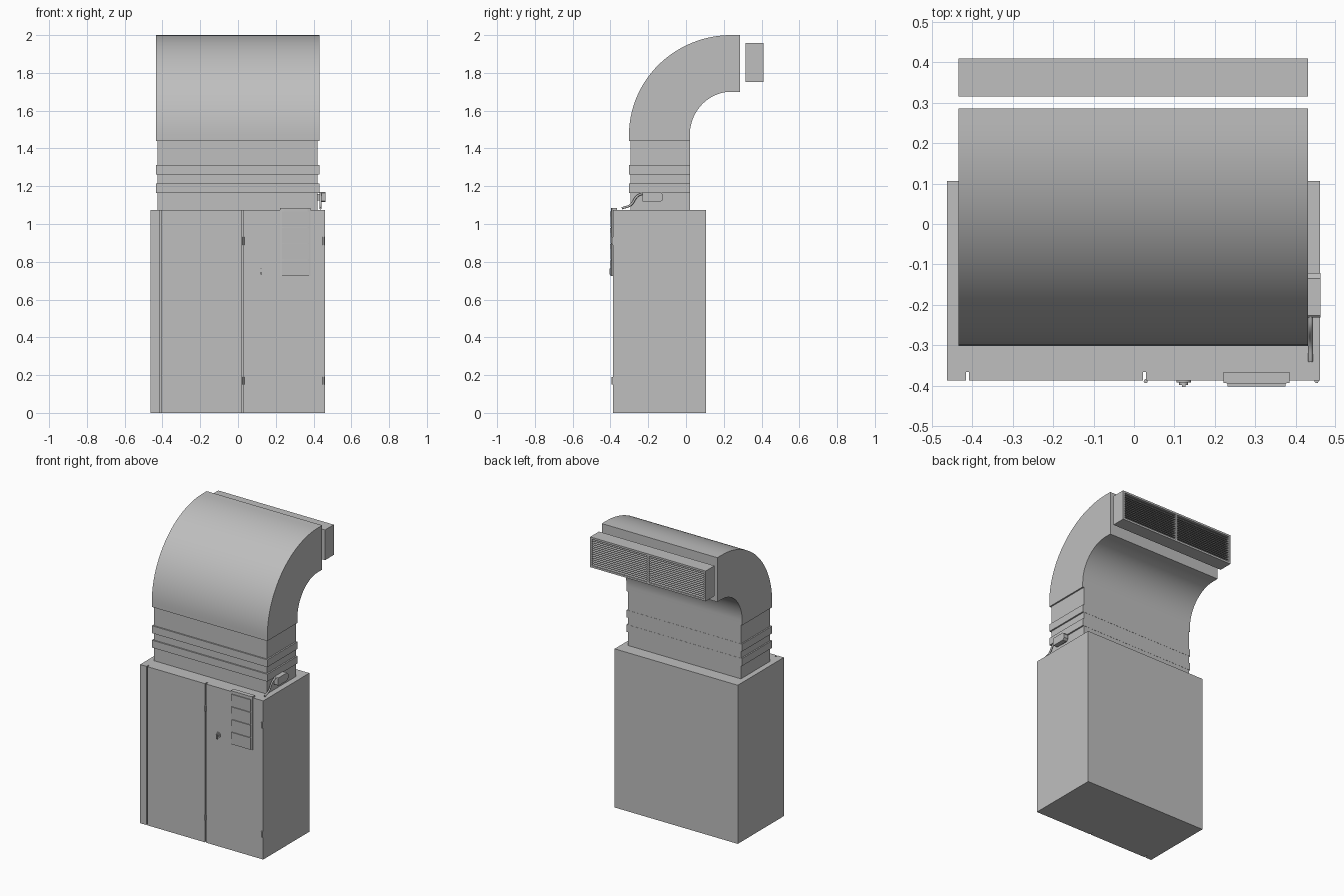
import bpy, bmesh, math
from mathutils import Vector

cube = bpy.data.objects.get("Cube")
if cube:
    bpy.data.objects.remove(cube)

grey = bpy.data.materials.new("painted_grey_metal")
grey.use_nodes = True
colour = (0.52, 0.52, 0.52, 1)
grey.diffuse_color = colour
grey.node_tree.nodes["Principled BSDF"].inputs["Base Color"].default_value = colour


def finish(bm, name, smooth=False):
    bmesh.ops.recalc_face_normals(bm, faces=bm.faces)
    mesh = bpy.data.meshes.new(name)
    bm.to_mesh(mesh)
    bm.free()
    mesh.materials.append(grey)
    obj = bpy.data.objects.new(name, mesh)
    bpy.context.collection.objects.link(obj)
    if smooth:
        bpy.ops.object.select_all(action='DESELECT')
        obj.select_set(True)
        bpy.context.view_layer.objects.active = obj
        bpy.ops.object.shade_smooth_by_angle(angle=math.radians(35))
    return obj


def prism(name, profile, lo, hi, axis, smooth=False):
    """Extrude a 2D profile: axis z uses (x, y) points, axis x uses (y, z)."""
    bm = bmesh.new()
    if axis == 'z':
        verts = [bm.verts.new((a, b, lo)) for a, b in profile]
        move = Vector((0, 0, hi - lo))
    else:
        verts = [bm.verts.new((lo, a, b)) for a, b in profile]
        move = Vector((hi - lo, 0, 0))
    face = bm.faces.new(verts)
    out = bmesh.ops.extrude_face_region(bm, geom=[face])
    bmesh.ops.translate(bm, vec=move,
                        verts=[v for v in out["geom"] if isinstance(v, bmesh.types.BMVert)])
    # the starting face stays as the near cap
    if not face.is_valid or len(bm.faces) < len(profile) + 2:
        bm.faces.new(verts)
    return finish(bm, name, smooth)


def block(name, x0, x1, y0, y1, z0, z1):
    return prism(name, [(x0, y0), (x1, y0), (x1, y1), (x0, y1)], z0, z1, 'z')


def rod(name, centre, radius, length, axis):
    bm = bmesh.new()
    bmesh.ops.create_cone(bm, cap_ends=True, segments=16, radius1=radius,
                          radius2=radius, depth=length)
    obj = finish(bm, name, True)
    obj.location = centre
    if axis == 'y':
        obj.rotation_euler.x = math.pi / 2
    return obj


# Cabinet with two full-height door gaps in its front
FRONT, BACK, TOP = -0.387, 0.107, 1.075
outline = [(-0.463, BACK), (-0.463, FRONT)]
for gap in (-0.412, 0.026):
    outline += [(gap - 0.004, FRONT), (gap - 0.004, -0.366),
                (gap + 0.004, -0.366), (gap + 0.004, FRONT)]
outline += [(0.46, FRONT), (0.46, BACK)]
prism("cabinet", outline, 0, TOP, 'z')

# Door hinges
for x in (0.029, 0.452):
    for z in (0.17, 0.91):
        rod("door_hinge", (x, -0.389, z), 0.005, 0.04, 'z')

# Door latch
rod("latch_plate", (0.123, -0.389, 0.755), 0.018, 0.006, 'y')
rod("latch_collar", (0.123, -0.394, 0.755), 0.011, 0.008, 'y')
block("latch_key", 0.119, 0.127, -0.404, -0.396, 0.732, 0.764)

# Document holder hooked over the cabinet top
holder = [(0.222, FRONT), (0.222, -0.393), (0.24, -0.396),
          (0.367, -0.396), (0.385, -0.393), (0.385, FRONT)]
prism("document_holder", holder, 0.725, 1.085, 'z')
block("holder_hook", 0.222, 0.385, FRONT, -0.366, TOP, 1.085)
for i in range(4):
    z = 0.725 + i * 0.086
    prism("holder_pocket", [(-0.394, z), (-0.399, z), (-0.402, z + 0.082), (-0.394, z + 0.082)],
          0.232, 0.375, 'x')

# Duct neck and its two raised bands
block("duct_neck", -0.426, 0.421, -0.293, 0.02, TOP, 1.445)
for z in (1.165, 1.263):
    block("duct_band", -0.435, 0.431, -0.302, 0.021, z, z + 0.05)

# Quarter-turn duct bend
steps = 32
arc = [i / steps * math.pi / 2 for i in range(steps + 1)]
bend = [(-0.302, 1.44)]
bend += [(0.24 - 0.542 * math.cos(t), 1.47 + 0.53 * math.sin(t)) for t in arc]
bend += [(0.286, 2.0), (0.286, 1.70)]
bend += [(0.24 - 0.22 * math.cos(t), 1.47 + 0.23 * math.sin(t)) for t in reversed(arc)]
bend += [(0.02, 1.44)]
prism("duct_bend", bend, -0.435, 0.431, 'x', True)

# Outlet grille: back panel, frame, mullion and tilted slats
X0, X1, Y0, Y1, Z0, Z1, RIM = -0.435, 0.431, 0.316, 0.41, 1.752, 1.957, 0.013
block("grille_back", X0, X1, Y0, 0.37, Z0, Z1)
block("grille_frame_bottom", X0, X1, 0.37, Y1, Z0, Z0 + RIM)
block("grille_frame_top", X0, X1, 0.37, Y1, Z1 - RIM, Z1)
for x in (X0, X1 - RIM):
    block("grille_frame_side", x, x + RIM, 0.37, Y1, Z0 + RIM, Z1 - RIM)
block("grille_mullion", -0.009, 0.005, 0.37, Y1, Z0 + RIM, Z1 - RIM)
slats = 14
pitch = (Z1 - Z0 - 2 * RIM) / slats
for i in range(slats):
    z = Z0 + RIM + i * pitch
    prism("grille_slat", [(0.407, z), (0.407, z + 0.003), (0.385, z + 0.012), (0.385, z + 0.009)],
          X0 + RIM, X1 - RIM, 'x')

# Sensor box on the duct side
sensor = [(-0.231, 1.122), (-0.226, 1.117), (-0.135, 1.117), (-0.121, 1.13),
          (-0.121, 1.155), (-0.135, 1.17), (-0.226, 1.17), (-0.231, 1.165)]
prism("sensor_box", sensor, 0.431, 0.462, 'x')
block("sensor_mount", 0.42, 0.432, -0.2, -0.15, 1.125, 1.16)

# Sensor cable running down to the cabinet
curve = bpy.data.curves.new("sensor_cable", 'CURVE')
curve.dimensions = '3D'
curve.bevel_depth = 0.006
curve.bevel_resolution = 2
curve.use_fill_caps = True
spline = curve.splines.new('BEZIER')
path = [(-0.225, 1.162), (-0.255, 1.15), (-0.295, 1.1), (-0.34, 1.083)]
spline.bezier_points.add(len(path) - 1)
for point, (y, z) in zip(spline.bezier_points, path):
    point.co = (0.437, y, z)
    point.handle_left_type = point.handle_right_type = 'AUTO'
curve.materials.append(grey)
cable = bpy.data.objects.new("sensor_cable", curve)
bpy.context.collection.objects.link(cable)
